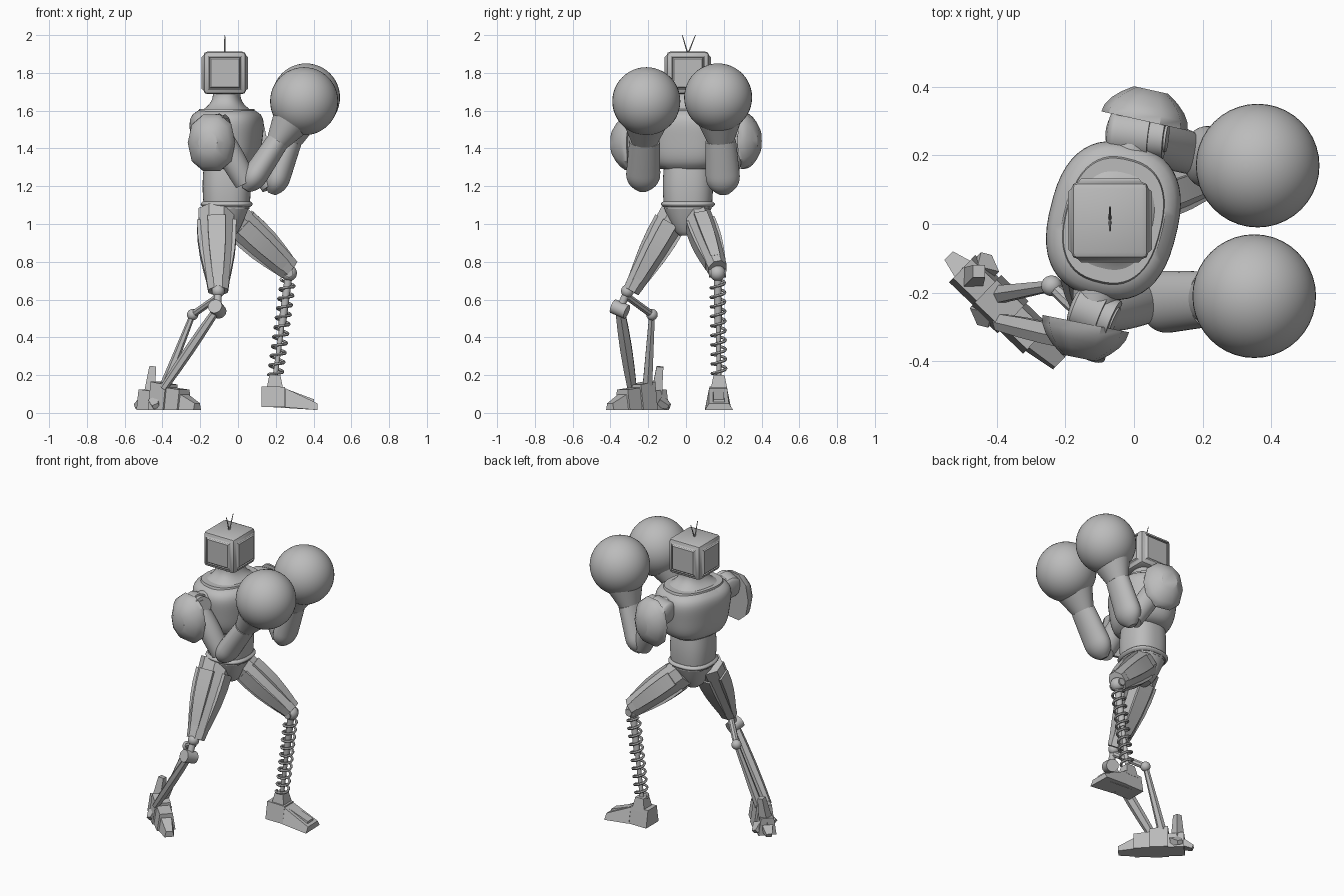
import bpy, bmesh, math
from mathutils import Vector, Matrix

if "Cube" in bpy.data.objects:
    bpy.data.objects.remove(bpy.data.objects["Cube"])

X, Y, Z = Vector((1, 0, 0)), Vector((0, 1, 0)), Vector((0, 0, 1))

grey = bpy.data.materials.new("plain_grey")
grey.use_nodes = True
grey.diffuse_color = (0.5, 0.5, 0.5, 1)
grey.node_tree.nodes["Principled BSDF"].inputs["Base Color"].default_value = grey.diffuse_color


def finish(name, bm):
    bmesh.ops.recalc_face_normals(bm, faces=bm.faces)
    mesh = bpy.data.meshes.new(name)
    bm.to_mesh(mesh)
    bm.free()
    mesh.materials.append(grey)
    obj = bpy.data.objects.new(name, mesh)
    bpy.context.collection.objects.link(obj)
    bpy.ops.object.select_all(action="DESELECT")
    obj.select_set(True)
    bpy.context.view_layer.objects.active = obj
    bpy.ops.object.shade_smooth_by_angle(angle=math.radians(35))


def skin(name, rings):
    """Join equal rings of points with quads and cap both ends."""
    bm = bmesh.new()
    rows = [[bm.verts.new(point) for point in ring] for ring in rings]
    for low, high in zip(rows, rows[1:]):
        for i in range(len(low)):
            bm.faces.new((low[i - 1], low[i], high[i], high[i - 1]))
    bm.faces.new(rows[0])
    bm.faces.new(rows[-1])
    finish(name, bm)


# Size rules along a part, with t running from its start to its end
def straight(t):
    return 1


def taper(end, swell=0):
    return lambda t: (1 + (end - 1) * t) * (1 + swell * math.sin(math.pi * t))


def domed(reach, end=1):
    def rule(t):
        gap = max(0, 1 - t / reach)
        return max(0.3, math.sqrt(1 - gap * gap)) * (1 + (end - 1) * t)
    return rule


def limb(name, start, end, wide, deep=None, rule=straight, sides=32, across=Y, steps=16, power=2):
    """Skin a superellipse section along start-end; wide lies along the across vector."""
    start, end = Vector(start), Vector(end)
    axis = (end - start).normalized()
    u = (across - axis * across.dot(axis)).normalized() * wide
    v = axis.cross(u).normalized() * (deep or wide)
    grow = 1 / math.cos(math.pi / sides)

    def edge(value):
        return math.copysign(abs(value) ** (2 / power), value) * grow

    rings = []
    for step in range(steps + 1):
        t = step / steps
        turns = [math.tau * (k + 0.5) / sides for k in range(sides)]
        rings.append([start.lerp(end, t) + (u * edge(math.cos(a)) + v * edge(math.sin(a))) * rule(t)
                      for a in turns])
    skin(name, rings)


def ball(name, centre, radius):
    bm = bmesh.new()
    bmesh.ops.create_uvsphere(bm, u_segments=40, v_segments=24, radius=radius,
                              matrix=Matrix.Translation(centre))
    finish(name, bm)


def wedge(name, start, end, heel_height, toe_height, half, toe_width=1):
    """Foot plate between two ground points, narrower at the top than at the sole."""
    side = Z.cross(end - start).normalized() * half
    rings = []
    for base, height, width in ((start, heel_height, 1), (end, toe_height, toe_width)):
        top, reach = base + Z * height, side * width
        rings.append([base - reach, base + reach, top + reach * 0.7, top - reach * 0.7])
    skin(name, rings)


# Head: bevelled box with a raised, framed panel on each side
head = Vector((-0.07, 0.01, 1.8))
bm = bmesh.new()
bmesh.ops.create_cube(bm, size=0.225, matrix=Matrix.Translation(head))
bmesh.ops.bevel(bm, geom=bm.edges[:], offset=0.02, segments=2, affect="EDGES", profile=0.5)
panels = [f for f in bm.faces if f.calc_area() > 0.02 and abs(f.normal.z) < 0.5]
for thickness, depth in ((0.012, 0.01), (0.004, -0.008), (0.01, 0.008)):
    bmesh.ops.inset_individual(bm, faces=panels, thickness=thickness, depth=depth)
finish("head", bm)
for side, lean in (("left", 0.04), ("right", -0.03)):
    limb(side + "_antenna", head + Z * 0.1, head + Z * 0.2 + Y * lean, 0.004, rule=taper(0.5), sides=6)

# Trunk, with the chest turned a little about the vertical
turned = Matrix.Rotation(math.radians(-14), 3, "Z") @ Y


def trunk(name, low, high, wide, deep, rule=straight, across=Y, sides=48):
    limb(name, (-0.06, 0.01, low), (-0.06, 0.01, high), wide, deep, rule, sides, across, power=2.5)


def chest_rule(t):
    s = 2 * t - 1
    return (1 - (0.92 * s) ** 4) ** 0.25 * (1 + 0.1 * s)


trunk("chest", 1.29, 1.6, 0.22, 0.18, chest_rule, turned)
trunk("collar_rim", 1.58, 1.61, 0.19, 0.145, taper(0.95), turned)
trunk("neck", 1.6, 1.71, 0.15, 0.12, lambda t: 0.57 + 0.5 * (1 - t) ** 3, turned)
trunk("belly", 1.08, 1.32, 0.125, 0.12, taper(1, 0.06))
trunk("belt", 1.09, 1.12, 0.13, 0.125, taper(1, 0.1))
trunk("pelvis", 0.94, 1.1, 0.13, 0.12, lambda t: 0.35 + 0.65 * t ** 0.7, sides=12)

# Arms: shoulder joint, pad, upper arm, forearm, cuff and round glove
ARMS = {
    "right": [(-0.18, -0.23, 1.5), (-0.06, -0.28, 1.52), (0.04, -0.23, 1.18),
              (0.35, -0.21, 1.65), (-0.14, -0.29, 1.43), (-0.16, -0.39, 1.43)],
    "left": [(-0.08, 0.27, 1.5), (0.09, 0.25, 1.52), (0.18, 0.2, 1.16),
             (0.36, 0.17, 1.67), (0.03, 0.3, 1.44), (0.05, 0.39, 1.44)],
}
for side, points in ARMS.items():
    back, front, elbow, glove, pad, pad_tip = map(Vector, points)
    shoulder = back.lerp(front, 0.5)
    wrist, cuff = elbow.lerp(glove, 0.55), elbow.lerp(glove, 0.75)
    limb(side + "_shoulder_joint", back, back.lerp(front, 0.75), 0.07, rule=domed(0.2))
    limb(side + "_shoulder_cap", shoulder, front, 0.06)
    limb(side + "_shoulder_disc", shoulder, front.lerp(back, -0.04), 0.04)
    limb(side + "_shoulder_socket", shoulder.lerp(head - Z * 0.3, 0.5), shoulder, 0.08, rule=taper(0.75))
    limb(side + "_shoulder_pad", pad, pad_tip, 0.148, 0.122, lambda t: 1 - 0.6 * t ** 2, 10, Z, 4, 2.3)
    limb(side + "_upper_arm", shoulder, elbow + Z * 0.04, 0.058, rule=taper(1, 0.15))
    limb(side + "_forearm", elbow, wrist, 0.095, 0.07, domed(0.35, 0.85))
    limb(side + "_cuff", wrist, cuff, 0.072, 0.062, taper(1.6))
    ball(side + "_glove", glove, 0.18)

# Thighs: faceted core with raised plates on its sides and front
LEFT_KNEE, RIGHT_KNEE = Vector((0.27, 0.167, 0.74)), Vector((-0.105, -0.31, 0.645))
THIGHS = {
    "left": ((-0.03, 0.06, 1.04), LEFT_KNEE + Z * 0.02, 0.07, 0.085, 0.7, Y),
    "right": ((-0.115, -0.05, 1.07), RIGHT_KNEE + Y * 0.02, 0.095, 0.08, 0.55, X),
}
for side, (hip, knee, wide, deep, end, across) in THIGHS.items():
    shape = taper(end, 0.14)
    hip = Vector(hip)
    upper, lower = hip.lerp(knee, 0.15), hip.lerp(knee, 0.9)
    limb(side + "_thigh", hip, knee, wide, deep, shape, 8, across, 4)
    limb(side + "_thigh_side_plate", upper, lower, wide * 1.1, deep / 2, shape, 4, across, 4)
    limb(side + "_thigh_front_plate", upper, lower, wide / 2, deep * 1.1, shape, 4, across, 4)

# Left shin: knee, piston and coil spring
LEFT_ANKLE = Vector((0.195, 0.175, 0.18))
ball("left_knee", LEFT_KNEE, 0.042)
limb("left_knee_pin", LEFT_KNEE - Y * 0.045, LEFT_KNEE + Y * 0.045, 0.022, across=Z)
limb("left_piston", LEFT_KNEE, LEFT_ANKLE, 0.013)
limb("left_piston_sleeve", LEFT_KNEE, LEFT_KNEE.lerp(LEFT_ANKLE, 0.5), 0.02)
axis = (LEFT_ANKLE - LEFT_KNEE).normalized()
out = Y.cross(axis).normalized()
coil, turns, per_turn, wire = [], 10, 20, 0.008
for i in range(turns * per_turn + 1):
    spoke = Matrix.Rotation(math.tau * i / per_turn, 3, axis) @ out
    centre = LEFT_KNEE.lerp(LEFT_ANKLE, 0.07 + 0.9 * i / (turns * per_turn)) + spoke * 0.037
    corners = [math.tau * k / 6 for k in range(6)]
    coil.append([centre + (spoke * math.cos(a) + axis * math.sin(a)) * wire for a in corners])
skin("left_spring", coil)

# Left foot: ankle block, heel, sloping toe and raised ridge
limb("left_ankle", LEFT_ANKLE - Z * 0.06, LEFT_ANKLE + Z * 0.02, 0.045, rule=taper(0.65), sides=4, steps=1)
heel, arch, toe = Vector((0.125, 0.17, 0.03)), Vector((0.25, 0.17, 0.03)), Vector((0.42, 0.175, 0.015))
wedge("left_heel", heel, arch, 0.11, 0.108, 0.065)
wedge("left_toe", arch, toe, 0.1, 0.035, 0.068, 1.1)
wedge("left_foot_ridge", heel.lerp(arch, 0.5), toe.lerp(arch, 0.1), 0.122, 0.055, 0.04)

# Right shin: linked joints and two struts
RIGHT_JOINT, REAR_JOINT = Vector((-0.11, -0.35, 0.55)), Vector((-0.24, -0.18, 0.52))
RIGHT_ANKLE = Vector((-0.395, -0.24, 0.13))
swivel = Vector((0.012, 0.036, -0.015))
ball("right_knee", RIGHT_KNEE, 0.034)
ball("right_rear_joint", REAR_JOINT, 0.03)
limb("right_knee_link", RIGHT_KNEE, RIGHT_JOINT, 0.02, across=X)
limb("right_lower_joint", RIGHT_JOINT - swivel, RIGHT_JOINT + swivel, 0.038, across=Z)
limb("right_cross_link", RIGHT_KNEE - Z * 0.03, REAR_JOINT, 0.018, sides=8)
limb("right_front_strut", RIGHT_JOINT, RIGHT_ANKLE - Y * 0.045, 0.024, 0.018, taper(1, 0.3), 6, steps=4)
limb("right_rear_strut", REAR_JOINT, RIGHT_ANKLE + Y * 0.035, 0.015, 0.013, taper(1.7), 6, steps=4)

# Right foot: overlapping angular plates, heel spike and fins
heel, aim = Vector((-0.5, -0.13, 0.015)), Vector((0.72, -0.69, 0))
PLATES = [("heel", 0.11, 0.055), ("ankle", 0.15, 0.065), ("instep", 0.12, 0.056), ("toe", 0.09, 0.048)]
for i, (part, height, half) in enumerate(PLATES):
    start = heel + aim * i * 0.095
    wedge("right_foot_" + part, start, start + aim * 0.11, height, height * (0.4 if part == "toe" else 0.9),
          half, 0.6 if part == "toe" else 1)
spike = heel + aim * 0.04 + Z * 0.07
limb("right_heel_spike", spike, spike + Vector((0.02, 0.02, 0.16)), 0.03, rule=taper(0.6), sides=4, steps=1)
for name, spread in (("heel", -aim * 0.07), ("outer", -Y * 0.05), ("inner", Y * 0.05)):
    root = heel + aim * 0.09 + spread + Z * 0.05
    limb("right_" + name + "_fin", root, root + spread - Z * 0.03, 0.035, 0.025, taper(0.5), 4,
         aim.cross(Z) if name == "heel" else aim, 1)
